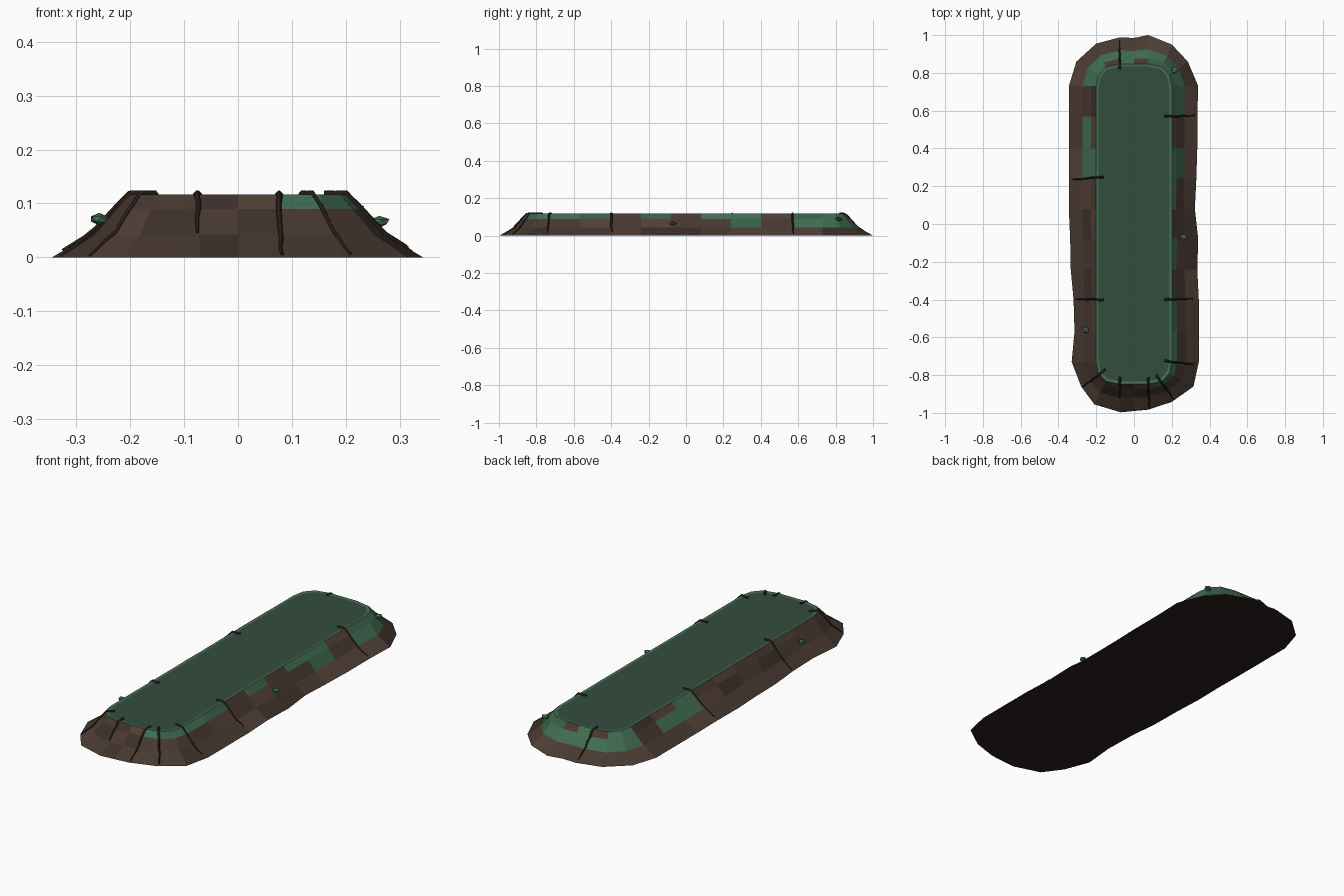
import bpy, bmesh, random
from mathutils import Vector
from mathutils.bvhtree import BVHTree

if "Cube" in bpy.data.objects:
    bpy.data.objects.remove(bpy.data.objects["Cube"])

random.seed(4)


def material(name, rgb):
    m = bpy.data.materials.new(name)
    m.diffuse_color = (*rgb, 1)
    m.use_nodes = True
    m.node_tree.nodes["Principled BSDF"].inputs["Base Color"].default_value = m.diffuse_color
    return m


BROWNS = [material("soil_light", (0.080, 0.050, 0.036)),
          material("soil_mid", (0.062, 0.040, 0.029)),
          material("soil_dark", (0.046, 0.030, 0.022))]
MOSS = [material("moss", (0.052, 0.150, 0.082)),
        material("moss_dark", (0.040, 0.118, 0.064))]
RIM = material("rim_green", (0.060, 0.160, 0.090))
PLATE = material("top_green", (0.034, 0.075, 0.050))
UNDER = material("underside", (0.020, 0.014, 0.012))
ROOT = material("root", (0.018, 0.012, 0.009))
STONE = material("pebble_green", (0.050, 0.140, 0.085))


def new_object(name, bm, mats):
    me = bpy.data.meshes.new(name)
    bmesh.ops.recalc_face_normals(bm, faces=bm.faces)
    bm.to_mesh(me)
    bm.free()
    for m in mats:
        me.materials.append(m)
    ob = bpy.data.objects.new(name, me)
    bpy.context.collection.objects.link(ob)
    return ob


# Uneven ground outline, counter-clockwise from the front right
side_y = [-.73, -.57, -.40, -.24, -.08, .08, .24, .40, .57, .73]
right_x = [.343, .343, .343, .335, .340, .322, .330, .335, .335, .340]
left_x = [.345, .345, .345, .343, .345, .338, .335, .320, .315, .330]
back = [(.285, .86), (.20, .95), (.075, 1.0), (0, .985), (-.075, .988), (-.20, .955), (-.305, .86)]
front = [(-.28, -.86), (-.21, -.955), (-.07, -.997), (0, -.99), (.075, -.983), (.20, -.942), (.315, -.86)]
base = (list(zip(right_x, side_y)) + back
        + [(-x, y) for x, y in zip(left_x, side_y[::-1])] + front)

# Regular rounded outline of the flat top, same number of points
cap = [(.188, .79), (.15, .832), (.075, .848), (0, .848), (-.075, .848), (-.15, .832), (-.188, .79)]
top = ([(.2, y) for y in side_y] + cap
       + [(-.2, y) for y in side_y[::-1]] + [(-x, -y) for x, y in cap])
N = len(base)

# Bank: stacked rings (blend towards base outline, height)
bm = bmesh.new()
rings = []
for t, z in [(1, 0), (.50, .043), (.19, .09), (0, .117)]:
    rings.append([bm.verts.new((a[0] + (b[0] - a[0]) * t, a[1] + (b[1] - a[1]) * t, z))
                  for a, b in zip(top, base)])
rings.append([bm.verts.new((x * .94, y * .984, .1155)) for x, y in top])

moss_cells = {1: {6, 8, 9, 10, 11, 12, 13, 14, 15, 16, 18, 19},
              2: {0, 1, 3, 5, 6, 8, 9, 10, 11, 13, 15, 16, 19, 31, 32, 33}}
for r in range(4):
    for k in range(N):
        j = (k + 1) % N
        f = bm.faces.new((rings[r][k], rings[r][j], rings[r + 1][j], rings[r + 1][k]))
        if r == 3:
            f.material_index = 5
        elif k in moss_cells.get(r, ()):
            f.material_index = random.choice((3, 3, 4))
        else:
            f.material_index = random.choice((0, 1, 1, 2))
bm.faces.new(rings[0][::-1]).material_index = 6
bm.faces.new(rings[4]).material_index = 7
bmesh.ops.recalc_face_normals(bm, faces=bm.faces)
surface = BVHTree.FromBMesh(bm)
new_object("mound", bm, BROWNS + MOSS + [RIM, UNDER, PLATE])


def ground(x, y):
    hit = surface.ray_cast(Vector((x, y, 1)), Vector((0, 0, -1)))[0]
    return hit.z if hit else 0.0


# Roots: thin tapered tubes draped over the bank
def root(name, a, b, steps=8, sides=5):
    a, b = Vector(a), Vector(b)
    cu = bpy.data.curves.new(name, 'CURVE')
    cu.dimensions = '3D'
    cu.bevel_depth = 0.0065
    cu.bevel_resolution = 0
    cu.use_fill_caps = True
    sp = cu.splines.new('POLY')
    sp.points.add(steps)
    side = (b - a).normalized().orthogonal()
    for i, p in enumerate(sp.points):
        s = i / steps
        q = a.lerp(b, s) + side * random.uniform(-.003, .003)
        p.co = (q.x, q.y, ground(q.x, q.y) + .002, 1)
        p.radius = 1 - .55 * s
    cu.materials.append(ROOT)
    ob = bpy.data.objects.new(name, cu)
    bpy.context.collection.objects.link(ob)


for i, (a, b) in enumerate([
        ((-.075, .82), (-.078, .97)), ((.16, .568), (.322, .575)),
        ((.16, -.402), (.312, -.395)), ((.16, -.725), (.315, -.742)),
        ((-.16, .247), (-.325, .235)), ((-.16, -.402), (-.312, -.395)),
        ((-.15, -.77), (-.274, -.865)), ((-.075, -.81), (-.075, -.92)),
        ((.075, -.81), (.08, -.975)), ((.115, -.80), (.21, -.925))]):
    root(f"root_{i + 1}", a, b)

# Pebbles half sunk in the bank
for i, p in enumerate([(.262, -.07, .066), (-.257, -.56, .071), (.215, .815, .09)]):
    bm = bmesh.new()
    bmesh.ops.create_icosphere(bm, subdivisions=1, radius=.02)
    for v in bm.verts:
        v.co = v.co * random.uniform(.85, 1.1)
        v.co.z *= .55
        v.co += Vector(p)
    new_object(f"pebble_{i + 1}", bm, [STONE])
